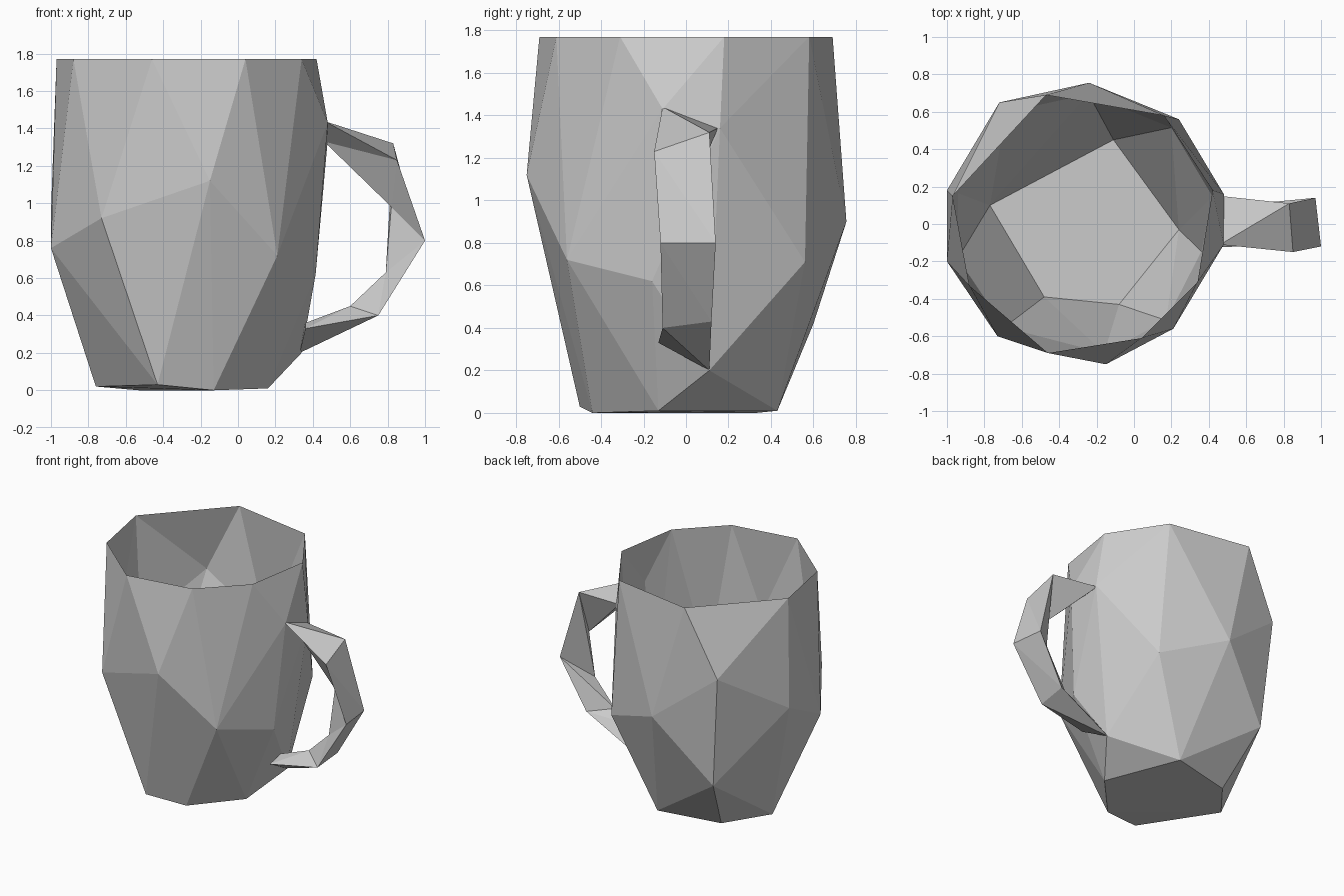
import bpy, bmesh

if "Cube" in bpy.data.objects:
    bpy.data.objects.remove(bpy.data.objects["Cube"])

RIM_Z = 1.77
CX = -0.27
rim = [(-.97, .15), (-.47, .69), (.16, .58), (.42, .18),
       (.34, -.31), (.04, -.61), (-.46, -.69), (-.88, -.33)]
belly = [(-1, -.2, .76), (-.73, -.6, .92), (-.15, -.75, 1.12), (.21, -.56, .72),
         (.415, -.16, .62), (.48, -.11, 1.43), (.48, .16, 1.34), (.24, .56, .71),
         (-.24, .755, .9), (-.72, .65, 1.27), (-1, .18, .95)]
foot = [(-.65, .6, .42), (.34, .11, .2), (-.76, .04, .02), (-.53, .33, 0), (-.06, .43, .01),
        (.16, -.13, .01), (-.13, -.44, 0), (-.43, -.5, .03)]
floor = [(-.77, .1), (-.11, .45), (.24, -.03), (-.08, -.43), (-.48, -.39)]


def new_object(name, bm):
    mesh = bpy.data.meshes.new(name)
    bm.to_mesh(mesh)
    bm.free()
    ob = bpy.data.objects.new(name, mesh)
    bpy.context.collection.objects.link(ob)
    return ob


def open_hull(name, points, flip=False):
    """Faceted shell around the points, open at the rim."""
    bm = bmesh.new()
    for p in points:
        bm.verts.new(p)
    bmesh.ops.convex_hull(bm, input=bm.verts[:])
    lid = [f for f in bm.faces if all(v.co.z > RIM_Z - .05 for v in f.verts)]
    bmesh.ops.delete(bm, geom=lid, context='FACES_ONLY')
    loose = [v for v in bm.verts if not v.link_faces]
    bmesh.ops.delete(bm, geom=loose, context='VERTS')
    if flip:
        bmesh.ops.reverse_faces(bm, faces=bm.faces[:])
    return new_object(name, bm)


# Outer wall and base, then the slightly smaller inside wall and floor
rim_points = [(x, y, RIM_Z) for x, y in rim]
open_hull("mug_body", rim_points + belly + foot)
inside = [(CX + (x - CX) * .92, y * .92, z) for x, y, z in belly]
open_hull("mug_inside", rim_points + inside + [(x, y, .14) for x, y in floor], flip=True)

# Handle: triangular sections (front edge, back edge, inner edge) joined in a chain
sections = [
    [(.46, -.11, 1.44), (.46, .15, 1.34), (.46, .03, 1.33)],
    [(.85, -.15, 1.23), (.83, .11, 1.32), (.82, 0, .98)],
    [(1, -.12, .8), (.97, .14, .8), (.79, -.03, .63)],
    [(.75, -.11, .4), (.76, .12, .43), (.6, 0, .45)],
    [(.36, -.13, .33), (.33, .11, .2), (.36, 0, .36)],
]
bm = bmesh.new()
rings = [[bm.verts.new(p) for p in s] for s in sections]
for a, b in zip(rings, rings[1:]):
    for i in range(3):
        j = (i + 1) % 3
        bm.faces.new((a[i], a[j], b[j]))
        bm.faces.new((a[i], b[j], b[i]))
bm.faces.new(rings[0])
bm.faces.new(rings[-1][::-1])
bmesh.ops.recalc_face_normals(bm, faces=bm.faces[:])
new_object("handle", bm)
